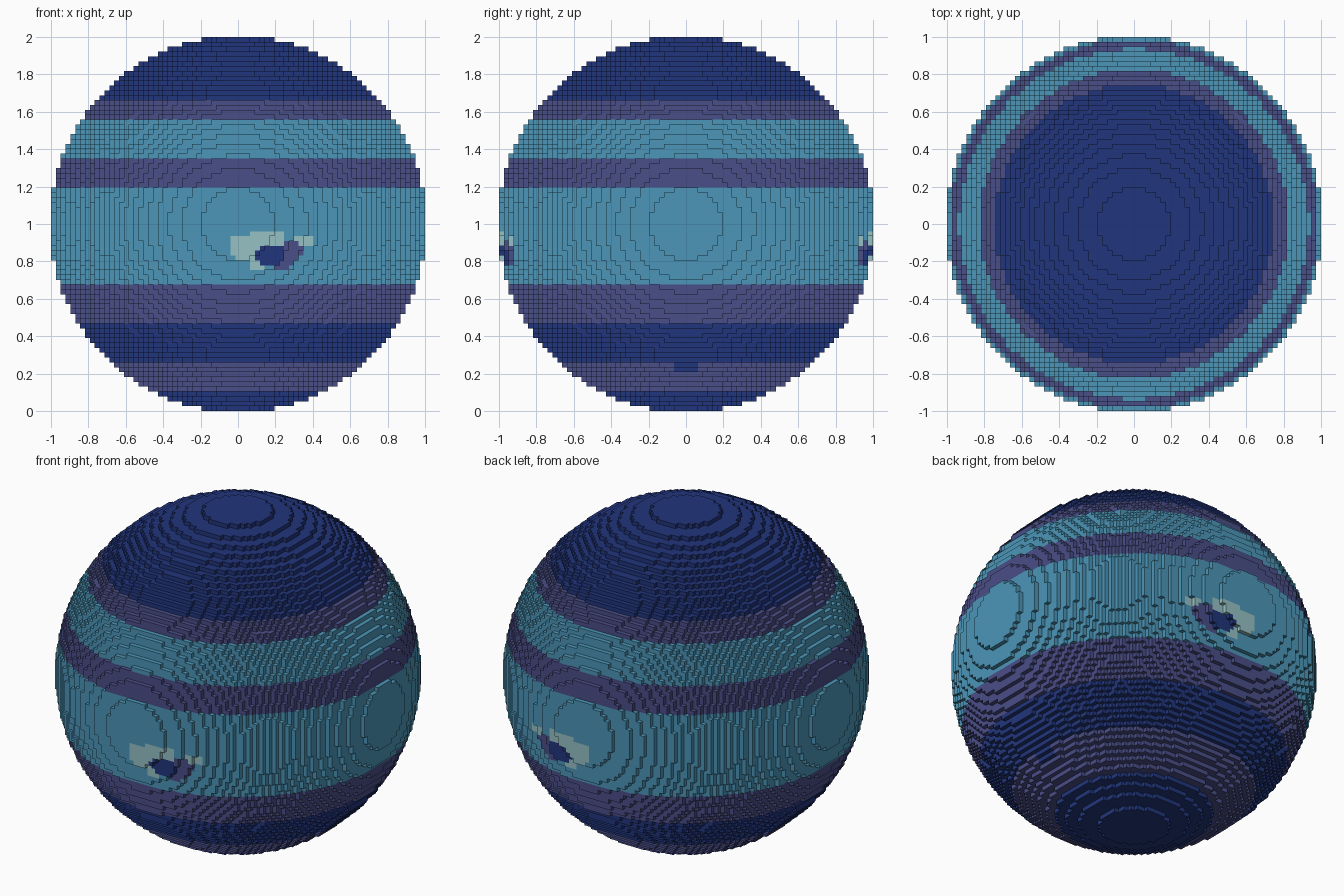
import bpy

if "Cube" in bpy.data.objects:
    bpy.data.objects.remove(bpy.data.objects["Cube"])

N = 77                  # blocks across the ball
H = N // 2
S = 2.0 / N             # block size
R2 = 1500               # squared radius in blocks


def material(name, rgb):
    lin = [((c / 255 + 0.055) / 1.055) ** 2.4 for c in rgb]
    m = bpy.data.materials.new(name)
    m.diffuse_color = (*lin, 1.0)
    m.use_nodes = True
    m.node_tree.nodes["Principled BSDF"].inputs["Base Color"].default_value = m.diffuse_color
    return m


NAVY, PURPLE, TEAL, PALE = range(4)
mats = [material("navy", (33, 53, 124)), material("purple", (74, 78, 135)),
        material("teal", (76, 150, 184)), material("pale_teal", (150, 193, 196))]

# cloud bands from the top: number of block layers, colour
BANDS = [(13, NAVY), (4, PURPLE), (8, TEAL), (6, PURPLE), (20, TEAL),
         (8, PURPLE), (8, NAVY), (6, PURPLE), (4, NAVY)]
layer_colour = [c for n, c in BANDS for _ in range(n)]

# storm spot, repeated front and back: layer -> (first, last, colour) along x
STORM = {
    -2: [(3, 9, PALE)],
    -3: [(-1, 9, PALE), (12, 15, PALE)],
    -4: [(-1, 9, PALE), (10, 12, PURPLE), (13, 15, PALE)],
    -5: [(-1, 4, PALE), (5, 9, NAVY), (10, 13, PURPLE)],
    -6: [(-1, 3, PALE), (4, 9, NAVY), (10, 13, PURPLE)],
    -7: [(0, 3, PALE), (4, 9, NAVY), (10, 12, PURPLE)],
    -8: [(3, 4, PALE), (5, 8, NAVY), (9, 11, PURPLE)],
    -9: [(3, 5, PALE), (8, 10, PURPLE)],
}


def filled(i, j, k):
    return max(abs(i), abs(j), abs(k)) <= H and i * i + j * j + k * k <= R2


def colour(i, j, k):
    if abs(j) > 30:
        for a, b, c in STORM.get(k, []):
            if a <= i <= b:
                return c
    # small dark patch low on the right side
    if i > 0 and abs(j) <= 2 and k in (-29, -30):
        return NAVY
    return layer_colour[H - k]


# block ball: keep only the faces between filled and empty cells
verts, index, faces, cols = [], {}, [], []


def vert(p):
    if p not in index:
        index[p] = len(verts)
        verts.append(((p[0] - 0.5) * S, (p[1] - 0.5) * S, (p[2] - 0.5) * S + 1.0))
    return index[p]


span = range(-H, H + 1)
for i in span:
    for j in span:
        for k in span:
            if not filled(i, j, k):
                continue
            cell = (i, j, k)
            for axis in range(3):
                u, v = (axis + 1) % 3, (axis + 2) % 3
                for side in (0, 1):
                    near = list(cell)
                    near[axis] += 2 * side - 1
                    if filled(*near):
                        continue
                    quad = []
                    for du, dv in ((0, 0), (1, 0), (1, 1), (0, 1)):
                        p = list(cell)
                        p[axis] += side
                        p[u] += du
                        p[v] += dv
                        quad.append(vert(tuple(p)))
                    faces.append(quad if side else quad[::-1])
                    cols.append(colour(i, j, k))

mesh = bpy.data.meshes.new("planet")
mesh.from_pydata(verts, [], faces)
for m in mats:
    mesh.materials.append(m)
mesh.polygons.foreach_set("material_index", cols)
mesh.update()
bpy.context.collection.objects.link(bpy.data.objects.new("planet", mesh))
